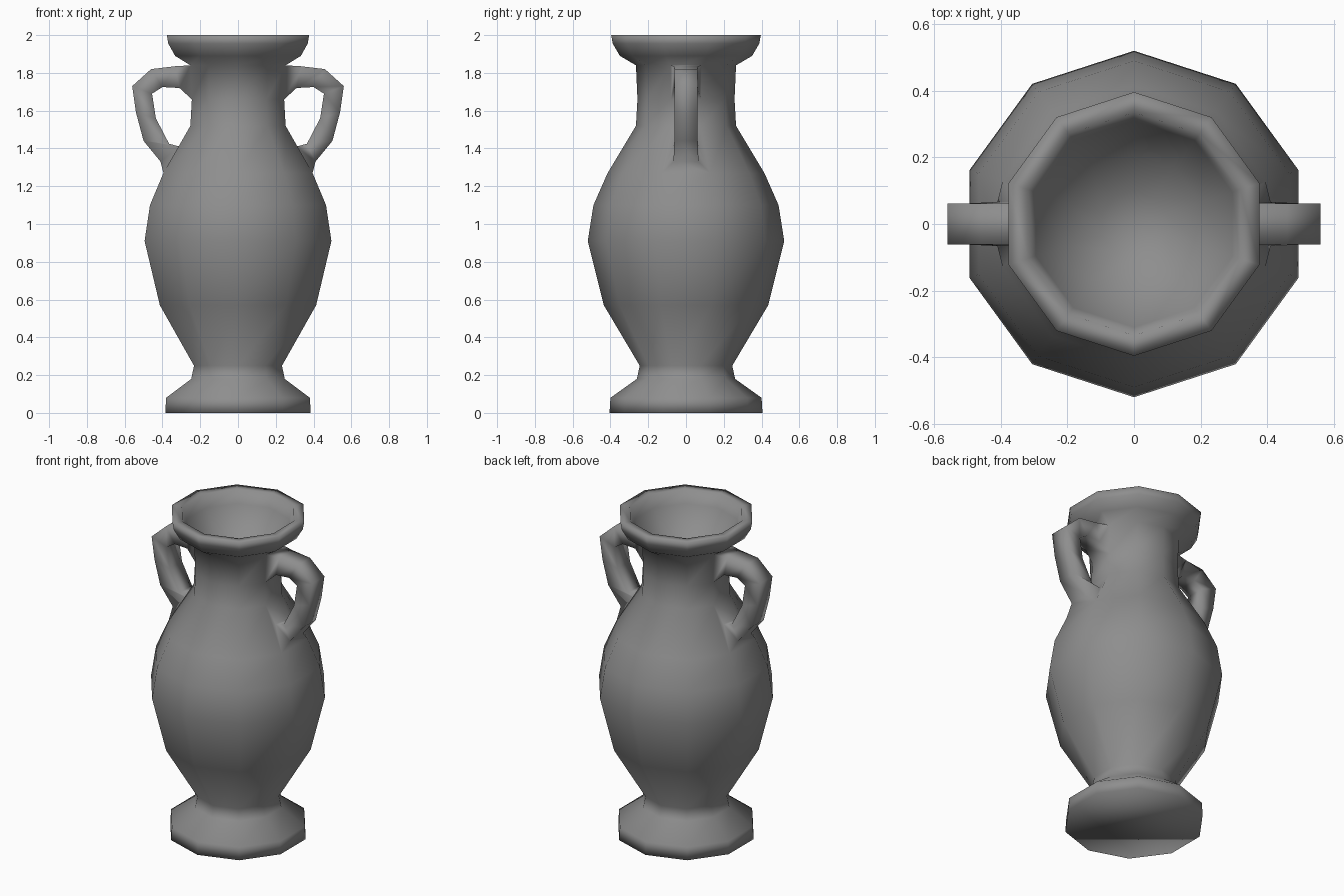
import bpy
import bmesh
from math import cos, sin, pi

cube = bpy.data.objects.get("Cube")
if cube:
    bpy.data.objects.remove(cube, do_unlink=True)

SIDES = 10

# (corner radius, height) from the foot, up the outside and down into the mouth
FOOT = [(0.405, 0), (0.4, 0.08), (0.26, 0.18), (0.245, 0.25)]
BELLY = [(0.435, 0.57), (0.52, 0.91), (0.49, 1.1), (0.415, 1.27)]
NECK = [(0.265, 1.52), (0.257, 1.66), (0.265, 1.84)]
RIM = [(0.35, 1.89), (0.388, 1.955), (0.396, 2.0), (0.335, 2.0)]
MOUTH = [(0.31, 1.92), (0.21, 1.8), (0.1, 1.73)]
profile = FOOT + BELLY + NECK + RIM + MOUTH
SHOULDER, COLLAR = 7, 9     # lower profile index of the two handle sockets

# Handle sections: outer (x, z), inner (x, z), half width
handle = [
    ((0.335, 1.835), (0.31, 1.72), 0.063),
    ((0.46, 1.82), (0.4, 1.725), 0.062),
    ((0.56, 1.73), (0.455, 1.69), 0.062),
    ((0.54, 1.59), (0.435, 1.56), 0.062),
    ((0.5, 1.44), (0.365, 1.425), 0.062),
    ((0.41, 1.33), (0.31, 1.41), 0.066),
]

bm = bmesh.new()


def bridge(a, b, skip=()):
    """Join two closed loops of equal length with quads."""
    n = len(a)
    for i in range(n):
        if i not in skip:
            j = (i + 1) % n
            bm.faces.new((a[i], a[j], b[j], b[i]))


# Turned body, with open sockets on the two flat sides
rings = []
for r, z in profile:
    rings.append([bm.verts.new((r * cos((2 * i - 1) * pi / SIDES),
                                r * sin((2 * i - 1) * pi / SIDES), z))
                  for i in range(SIDES)])
for k in range(len(rings) - 1):
    sockets = (0, SIDES // 2) if k in (SHOULDER, COLLAR) else ()
    bridge(rings[k], rings[k + 1], sockets)

# Underside and bottom of the mouth
bm.faces.new(rings[0][::-1])
pole = bm.verts.new((0, 0, 1.71))
for i in range(SIDES):
    bm.faces.new((rings[-1][i], rings[-1][(i + 1) % SIDES], pole))

# Handles grown from the collar socket down to the shoulder socket
for side, i in ((1, 0), (-1, SIDES // 2)):
    def socket(outer, inner):
        return [rings[outer][i], rings[outer][i + 1],
                rings[inner][i + 1], rings[inner][i]]

    loops = [socket(COLLAR + 1, COLLAR)]
    for (ox, oz), (ix, iz), w in handle:
        loops.append([bm.verts.new((side * x, side * y, z)) for x, y, z in
                      ((ox, -w, oz), (ox, w, oz), (ix, w, iz), (ix, -w, iz))])
    loops.append(socket(SHOULDER, SHOULDER + 1))
    for a, b in zip(loops, loops[1:]):
        bridge(a, b)

bmesh.ops.recalc_face_normals(bm, faces=bm.faces)
for face in bm.faces:
    face.smooth = True

mesh = bpy.data.meshes.new("two_handled_vase")
bm.to_mesh(mesh)
bm.free()
vase = bpy.data.objects.new("two_handled_vase", mesh)
bpy.context.collection.objects.link(vase)

# Plain grey clay
clay = bpy.data.materials.new("grey_clay")
clay.use_nodes = True
colour = (0.27, 0.27, 0.27, 1)
clay.diffuse_color = colour
clay.node_tree.nodes["Principled BSDF"].inputs["Base Color"].default_value = colour
mesh.materials.append(clay)
